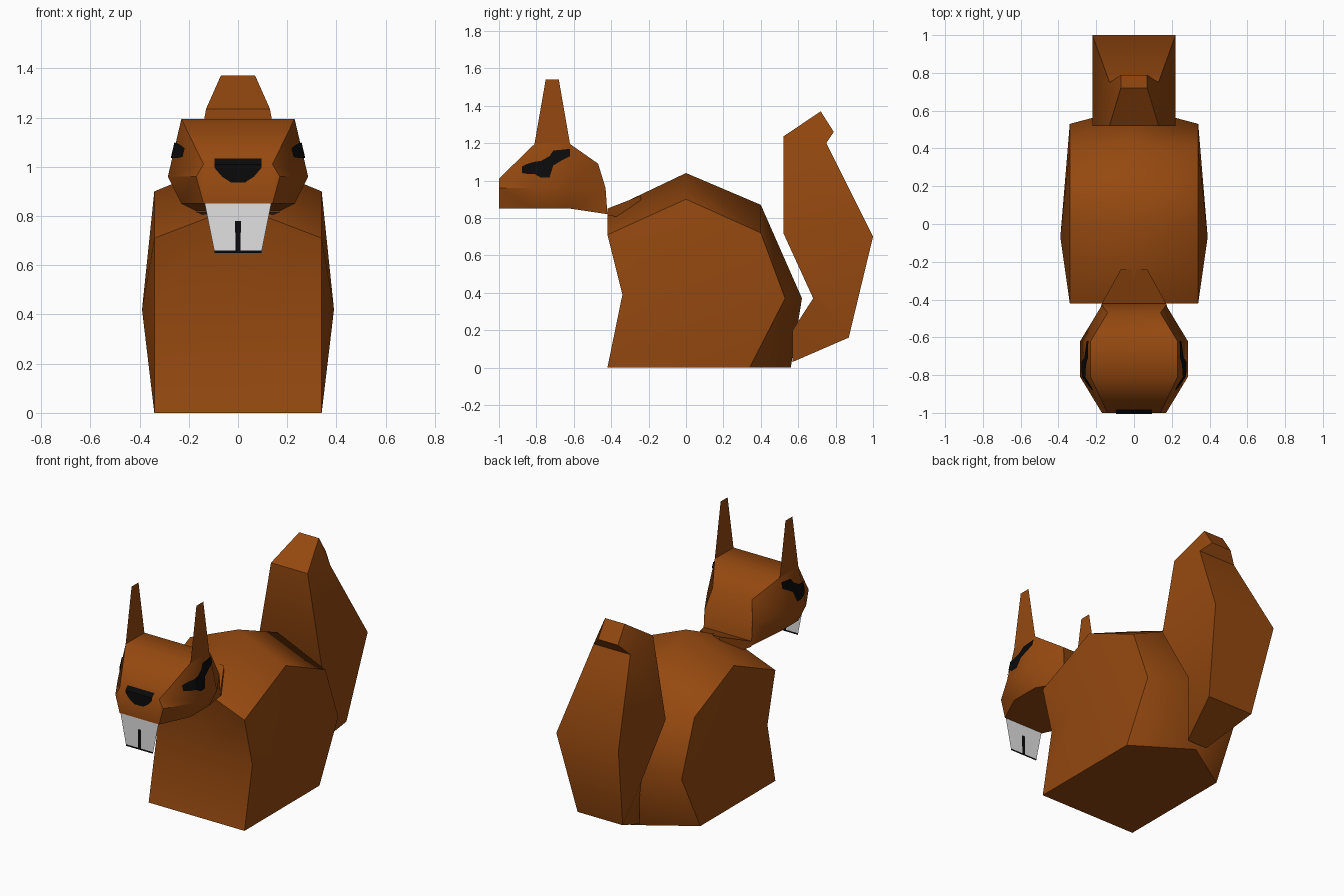
import bpy, bmesh, math
from mathutils import Vector
from mathutils.bvhtree import BVHTree

if "Cube" in bpy.data.objects:
    bpy.data.objects.remove(bpy.data.objects["Cube"])


def material(name, rgb):
    m = bpy.data.materials.new(name)
    m.diffuse_color = (*rgb, 1)
    m.use_nodes = True
    m.node_tree.nodes["Principled BSDF"].inputs["Base Color"].default_value = m.diffuse_color
    return m


BROWN = material("brown fur", (0.30, 0.066, 0.005))
WHITE = material("white enamel", (0.75, 0.75, 0.75))
BLACK = material("black", (0.003, 0.003, 0.003))


def finish(bm, name, mats, smooth=None, recalc=True):
    if recalc:
        bmesh.ops.recalc_face_normals(bm, faces=bm.faces)
    me = bpy.data.meshes.new(name)
    bm.to_mesh(me)
    bm.free()
    for m in mats:
        me.materials.append(m)
    ob = bpy.data.objects.new(name, me)
    bpy.context.collection.objects.link(ob)
    if smooth:
        bpy.ops.object.select_all(action='DESELECT')
        ob.select_set(True)
        bpy.context.view_layer.objects.active = ob
        bpy.ops.object.shade_smooth_by_angle(angle=math.radians(smooth))
    return ob


def loft(rings, tips=None):
    """Bridge closed rings; close the ends flat, or as fans to the tip points."""
    bm = bmesh.new()
    vs = [[bm.verts.new(p) for p in r] for r in rings]
    n = len(vs[0])
    for a, b in zip(vs, vs[1:]):
        for i in range(n):
            j = (i + 1) % n
            bm.faces.new((a[i], a[j], b[j], b[i]))
    for k, end in enumerate((vs[0], vs[-1])):
        if tips:
            t = bm.verts.new(tips[k])
            for i in range(n):
                bm.faces.new((end[i], end[(i + 1) % n], t))
        else:
            bm.faces.new(end)
    return bm


def mirrored(half):
    return half + [(-x, y, z) for x, y, z in reversed(half)]


def decal(name, columns, direction, bvh):
    """Thin painted strip: pairs of points projected onto a surface."""
    d = Vector(direction)
    bm = bmesh.new()
    prev = None
    for a, b in columns:
        row = []
        for t in (0, 0.5, 1):
            p = Vector(a).lerp(Vector(b), t)
            hit = bvh.ray_cast(p - d * 2, d)[0]
            row.append(bm.verts.new((hit if hit else p) - d * 0.006))
        if prev:
            for i in range(2):
                f = bm.faces.new((prev[i], prev[i + 1], row[i + 1], row[i]))
                f.normal_update()
                if f.normal.dot(d) > 0:
                    f.normal_flip()
        prev = row
    finish(bm, name, [BLACK], recalc=False)


# body: side outlines bridged over a raised spine, bulging flanks
side = [(-.42, 0), (-.34, .39), (-.42, .71), (0, .90), (.40, .72), (.53, .37), (.34, 0)]
spine = [(-.42, 0), (-.34, .39), (-.42, .84), (0, 1.04), (.40, .87), (.62, .37), (.56, 0)]
rings = [[(x, y, z) for y, z in prof]
         for x, prof in ((-.34, side), (0, spine), (.34, side))]
finish(loft(rings, [(-.39, -.07, .42), (.39, -.07, .42)]), "body", [BROWN], 50)

# tail: four-sided sections, back point then front point
tail = [[(.07, .57, .03), (.07, .57, .20)],
        [(.16, .87, .16), (.16, .68, .37)],
        [(.22, 1.0, .70), (.22, .52, .72)],
        [(.13, .75, 1.20), (.13, .52, 1.235)],
        [(.07, .79, 1.26), (.07, .72, 1.37)]]
finish(loft([mirrored(r) for r in tail]), "tail", [BROWN], 50)

# head: six-sided sections from muzzle to nape
head = [[(.14, -1, 1.01), (.17, -1, .96), (.14, -1, .85)],
        [(.23, -.81, 1.195), (.285, -.81, .96), (.23, -.81, .85)],
        [(.23, -.62, 1.195), (.285, -.62, .96), (.23, -.62, .85)],
        [(.14, -.47, 1.09), (.17, -.43, .96), (.17, -.42, .82)]]
bm = loft([mirrored(r) for r in head])
bmesh.ops.triangulate(bm, faces=bm.faces)
bvh = BVHTree.FromBMesh(bm)
finish(bm, "head", [BROWN], 50)

# neck
neck = [[(.165, -.43, .90), (.17, -.42, .815)], [(.07, -.24, .92), (.07, -.24, .78)]]
neck[0][0] = (.17, -.42, .85)
finish(loft([mirrored(r) for r in neck]), "neck", [BROWN], 50)

# ears (flat sheets) and eye markings on both sides
eye = [(-.877, 1.04, 1.075), (-.845, 1.035, 1.09), (-.81, 1.035, 1.10),
       (-.775, 1.015, 1.105), (-.73, 1.015, 1.13), (-.71, 1.08, 1.16),
       (-.66, 1.11, 1.165), (-.62, 1.13, 1.17)]
for s, label in ((1, "right"), (-1, "left")):
    bm = bmesh.new()
    bm.faces.new([bm.verts.new((s * .23, y, z)) for y, z in
                  ((-.81, 1.195), (-.62, 1.195), (-.68, 1.54), (-.75, 1.54))][::s])
    finish(bm, label + "_ear", [BROWN], recalc=False)
    decal(label + "_eye", [((0, y, lo), (0, y, hi)) for y, lo, hi in eye], (-s, 0, 0), bvh)

# nose
nose = [(.937, .03), (.96, .065), (.995, .095), (1.01, .095), (1.033, .095)]
decal("nose", [((-w, 0, z), (w, 0, z)) for z, w in nose], (0, 1, 0), bvh)

# front teeth: flat sheet with a dark gap and dark lower edge
bm = bmesh.new()
grid = [[bm.verts.new((f * w, -.998, z)) for f in (-1, -.1, .1, 1)]
        for z, w in ((.85, .135), (.78, .121), (.66, .097), (.65, .095))]
for r in range(3):
    for c in range(3):
        f = bm.faces.new((grid[r + 1][c], grid[r + 1][c + 1], grid[r][c + 1], grid[r][c]))
        f.material_index = int(r == 2 or (r == 1 and c == 1))
finish(bm, "front_teeth", [WHITE, BLACK], recalc=False)
